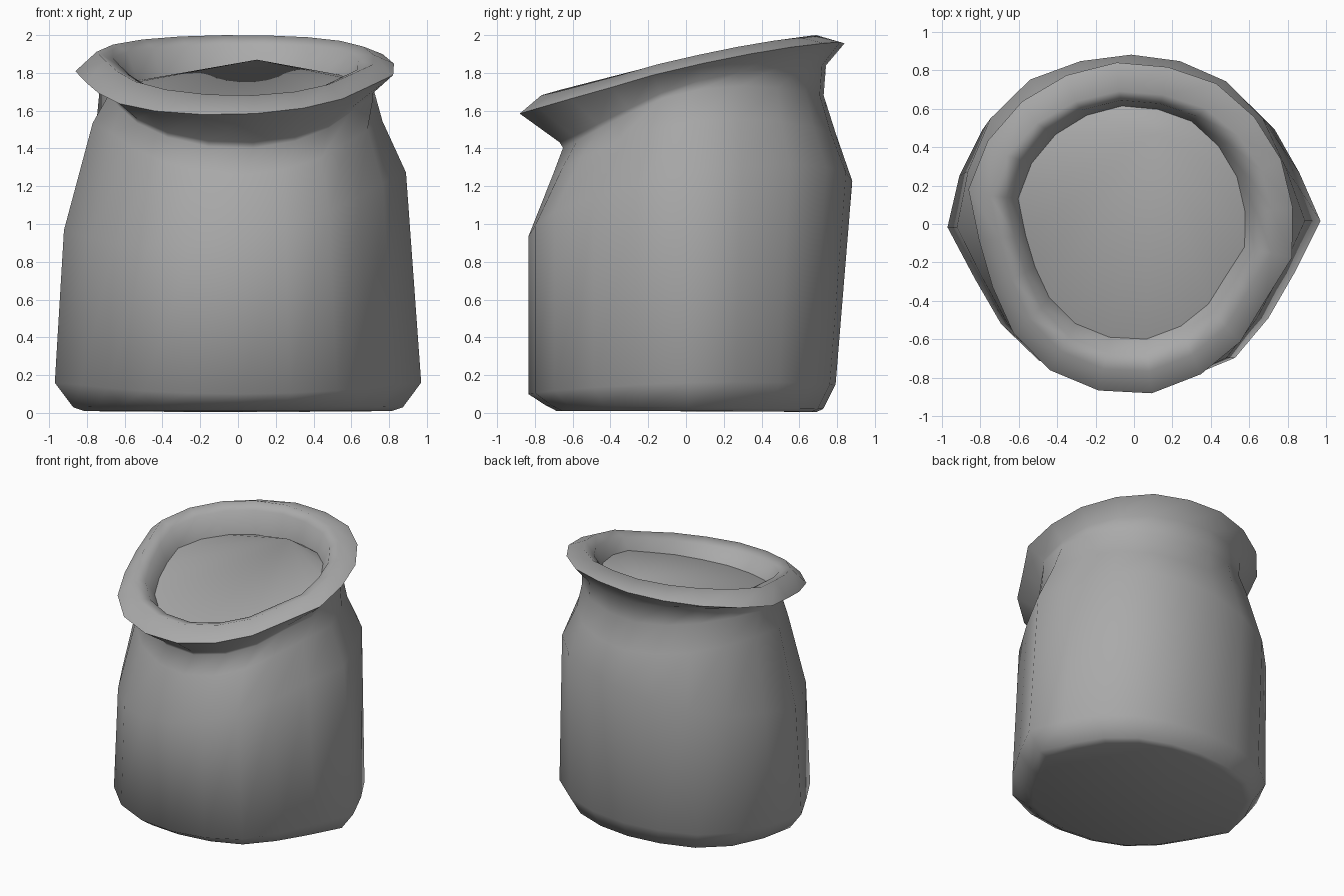
import bpy, bmesh, math

cube = bpy.data.objects.get("Cube")
if cube:
    bpy.data.objects.remove(cube)

# Radii every 18 degrees, counter-clockwise from +x
BODY = [.97, .91, .915, .91, .89, .885, .9, .945, .96, .95,
        .97, .875, .865, .865, .85, .835, .845, .872, .853, .872]
RIM = [.83, .837, .843, .856, .847, .857, .86, .87, .878, .88,
       .81, .805, .845, .877, .885, .885, .855, .825, .79, .84]
N = len(BODY)


def ring(bm, mix, scales, heights, tilt):
    """Add a loop: mix blends body to rim outline; tilt raises the +x side."""
    front, left, right, back = scales
    z_front, z_side, z_back = heights
    verts = []
    for i in range(N):
        a = math.tau * i / N + math.radians(1 + 5 * mix)
        c, s = math.cos(a), math.sin(a)
        r = BODY[i] * (1 - mix) + RIM[i] * mix
        x = r * c * (left if c > 0 else right)
        y = r * s * (back if s > 0 else front)
        z = z_side + (z_back - z_front) / 2 * s + ((z_back + z_front) / 2 - z_side) * s * s
        verts.append(bm.verts.new((x, y, z + tilt * c)))
    return verts


def bridge(bm, lower, upper):
    for i in range(N):
        j = (i + 1) % N
        bm.faces.new((lower[i], lower[j], upper[j], upper[i]))


def finish(bm, name, mat, angle):
    mesh = bpy.data.meshes.new(name)
    bm.to_mesh(mesh)
    bm.free()
    obj = bpy.data.objects.new(name, mesh)
    bpy.context.collection.objects.link(obj)
    mesh.materials.append(mat)
    bpy.ops.object.select_all(action='DESELECT')
    obj.select_set(True)
    bpy.context.view_layer.objects.active = obj
    bpy.ops.object.shade_smooth_by_angle(angle=math.radians(angle))


grey = bpy.data.materials.new("plain grey")
grey.use_nodes = True
colour = (0.4, 0.4, 0.4, 1)
grey.diffuse_color = colour
grey.node_tree.nodes["Principled BSDF"].inputs["Base Color"].default_value = colour

# Sack wall: base, belly, shoulder, neck, rolled lip and inner wall
LOOPS = [
    (0, (.82, .84, .84, .78), (.01, .01, .005), 0),
    (0, (.89, .9, .9, .82), (.04, .03, .02), 0),
    (0, (1, 1, 1, .895), (.1, .16, .15), 0),
    (0, (1, .917, .95, .995), (.93, 1.12, 1.23), .15),
    (.3, (.83, .825, .835, .905), (1.26, 1.54, 1.48), 0),
    (1, (.74, .87, .85, .855), (1.4, 1.7, 1.68), 0),
    (1, (.76, .87, .85, .87), (1.43, 1.74, 1.84), 0),
    (1, (1, 1, 1, .985), (1.58, 1.80, 1.96), .03),
    (1, (.87, .87, .87, .81), (1.68, 1.88, 2.0), 0),
    (1, (.77, .77, .77, .755), (1.66, 1.85, 1.95), 0),
    (1, (.68, .7, .7, .72), (1.57, 1.74, 1.78), .02),
]
bm = bmesh.new()
loops = [ring(bm, *spec) for spec in LOOPS]
for lower, upper in zip(loops, loops[1:]):
    bridge(bm, lower, upper)
bm.faces.new(list(reversed(loops[0])))
finish(bm, "sack", grey, 100)

# Heaped filling inside the mouth, peaking towards the back
bm = bmesh.new()
edge = ring(bm, *LOOPS[-1])
peak = bm.verts.new((.1, .47, 1.87))
for i in range(N):
    bm.faces.new((edge[i], edge[(i + 1) % N], peak))
finish(bm, "filling", grey, 25)
